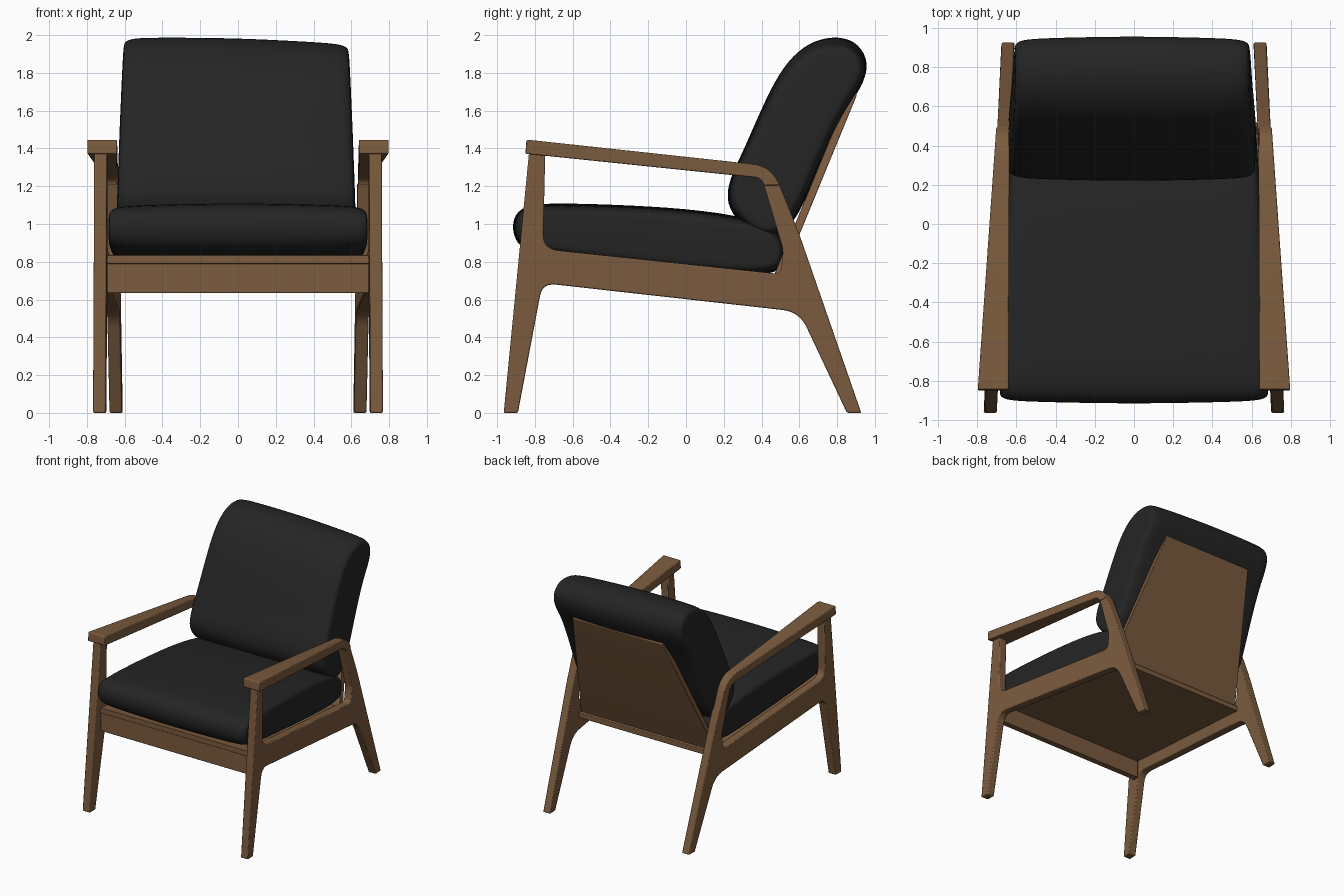
import bpy, bmesh
from mathutils import Vector

cube = bpy.data.objects.get("Cube")
if cube:
    bpy.data.objects.remove(cube, do_unlink=True)


def material(name, color):
    mat = bpy.data.materials.new(name)
    mat.use_nodes = True
    mat.diffuse_color = (*color, 1)
    bsdf = mat.node_tree.nodes["Principled BSDF"]
    bsdf.inputs["Base Color"].default_value = (*color, 1)
    bsdf.inputs["Roughness"].default_value = 0.6
    return mat


wood = material("walnut_wood", (0.2, 0.106, 0.049))
fabric = material("black_fabric", (0.018, 0.018, 0.018))


def rounded(points, steps=6):
    """Side outline (y, z, radius) with its corners rounded."""
    out = []
    for i, (y, z, r) in enumerate(points):
        p = Vector((y, z))
        if not r:
            out.append(p)
            continue
        before = Vector(points[i - 1][:2]) - p
        after = Vector(points[(i + 1) % len(points)][:2]) - p
        a, b = p + before.normalized() * r, p + after.normalized() * r
        for k in range(steps + 1):
            t = k / steps
            out.append(a * (1 - t) ** 2 + p * 2 * t * (1 - t) + b * t * t)
    return out


def finish(name, bm, mat, angle):
    bmesh.ops.recalc_face_normals(bm, faces=bm.faces[:])
    mesh = bpy.data.meshes.new(name)
    bm.to_mesh(mesh)
    bm.free()
    mesh.materials.append(mat)
    obj = bpy.data.objects.new(name, mesh)
    bpy.context.collection.objects.link(obj)
    bpy.ops.object.select_all(action="DESELECT")
    obj.select_set(True)
    bpy.context.view_layer.objects.active = obj
    bpy.ops.object.shade_smooth_by_angle(angle=angle)
    return obj


def loft(rings):
    """Join equal rings of points into a closed skin."""
    bm = bmesh.new()
    rows = [[bm.verts.new(co) for co in ring] for ring in rings]
    n = len(rows[0])
    for a, b in zip(rows, rows[1:]):
        for i in range(n):
            j = (i + 1) % n
            bm.faces.new((a[i], a[j], b[j], b[i]))
    bm.faces.new(rows[0])
    bm.faces.new(rows[-1])
    return bm


def board(name, outline, inner, outer, mirror=False, bevel=0.007):
    """Wooden part: a side outline spanning x from inner to outer."""
    pts = rounded(outline)
    obj = finish(name, loft([[(f(y, z), y, z) for y, z in pts] for f in (inner, outer)]),
                 wood, 0.6)
    if mirror:
        obj.modifiers.new("mirror", "MIRROR")
    mod = obj.modifiers.new("soft_edges", "BEVEL")
    mod.width = bevel
    mod.segments = 2
    mod.limit_method = "ANGLE"
    mod.angle_limit = 0.7
    return obj


def cushion(name, outline, half_width, shift=0.0, droop=0.0):
    """Padded part: an outline lofted across x, pinched at both ends."""
    pts = [Vector(p) for p in outline]
    n = len(pts)
    centre = sum(pts, Vector((0, 0))) / n
    normals = []
    for i, p in enumerate(pts):
        d = pts[(i + 1) % n] - pts[i - 1]
        nrm = Vector((d.y, -d.x)).normalized()
        normals.append(nrm if nrm.dot(p - centre) > 0 else -nrm)
    half = [(1, 0.055), (0.985, 0.028), (0.93, 0.008), (0.75, 0), (0.4, -0.006)]
    stations = [(-t, d) for t, d in half] + [(0, -0.01)] + half[::-1]
    rings = []
    for t, inset in stations:
        ring = []
        for p, nrm in zip(pts, normals):
            y, z = p - nrm * inset
            z -= droop * (t + 1) / 2 * max(0, z - 1.5)
            ring.append((t * half_width(y, z) + shift, y, z))
        rings.append(ring)
    obj = finish(name, loft(rings), fabric, 1.2)
    obj.modifiers.new("padding", "SUBSURF").levels = 2
    obj.modifiers["padding"].render_levels = 2
    return obj


# The side frames converge slightly towards the back
def frame_in(y, z):
    return 0.7 - 0.048 * (y + 0.95)


def frame_out(y, z):
    return frame_in(y, z) + 0.067


# Legs and side rail, one piece per side
board("side_frame", [
    (-0.965, 0, 0), (-0.83, 1.39, 0), (-0.745, 1.38, 0),
    (-0.757, 0.868, 0.08), (0.5, 0.735, 0.035), (0.515, 0.86, 0.03),
    (0.41, 1.215, 0), (0.492, 1.215, 0), (0.595, 0.96, 0.05),
    (0.928, 0, 0), (0.852, 0, 0), (0.6, 0.535, 0.09),
    (-0.76, 0.687, 0.07), (-0.89, 0, 0)], frame_in, frame_out, True)

# Armrests, wide in front and bending into the rear legs
board("armrest", [
    (-0.85, 1.372, 0), (-0.845, 1.447, 0.012), (0.45, 1.307, 0.1),
    (0.496, 1.205, 0), (0.413, 1.205, 0), (0.398, 1.243, 0.035)],
    lambda y, z: 0.64 - 0.003 * (y + 0.85),
    lambda y, z: 0.798 - 0.0705 * (y + 0.85), True)

# Front rail, seat board and tapered back board
board("front_rail", [
    (-0.825, 0.635, 0), (-0.825, 0.79, 0), (-0.775, 0.785, 0), (-0.775, 0.635, 0)],
    lambda y, z: -frame_in(y, z), frame_in, bevel=0.004)

board("seat_board", [
    (-0.835, 0.79, 0), (-0.835, 0.835, 0), (0.52, 0.692, 0), (0.52, 0.647, 0)],
    lambda y, z: -frame_in(y, z), frame_in, bevel=0.004)


def back_half(y, z):
    return 0.625 - 0.21 * (z - 0.7)


board("back_board", [
    (0.45, 0.69, 0), (0.868, 1.705, 0.015), (0.908, 1.69, 0.015), (0.49, 0.675, 0)],
    lambda y, z: -back_half(y, z), back_half, bevel=0.004)

# Cushions
cushion("seat_cushion", [
    (-0.915, 0.97), (-0.9, 1.05), (-0.84, 1.093), (-0.7, 1.103), (-0.3, 1.092),
    (0.1, 1.065), (0.4, 1.01), (0.52, 0.93), (0.53, 0.82), (0.47, 0.72),
    (0.1, 0.745), (-0.35, 0.793), (-0.77, 0.84), (-0.88, 0.88)],
    lambda y, z: frame_in(y, z) - 0.004)

cushion("back_cushion", [
    (0.22, 1.13), (0.24, 1.24), (0.31, 1.38), (0.39, 1.57), (0.48, 1.77),
    (0.57, 1.9), (0.68, 1.98), (0.81, 2.0), (0.91, 1.965), (0.965, 1.86),
    (0.92, 1.73), (0.83, 1.6), (0.7, 1.31), (0.58, 1.02),
    (0.47, 0.925), (0.36, 0.95), (0.26, 1.04)],
    lambda y, z: 0.633 - 0.04 * (z - 1.1), shift=-0.01, droop=0.07)
